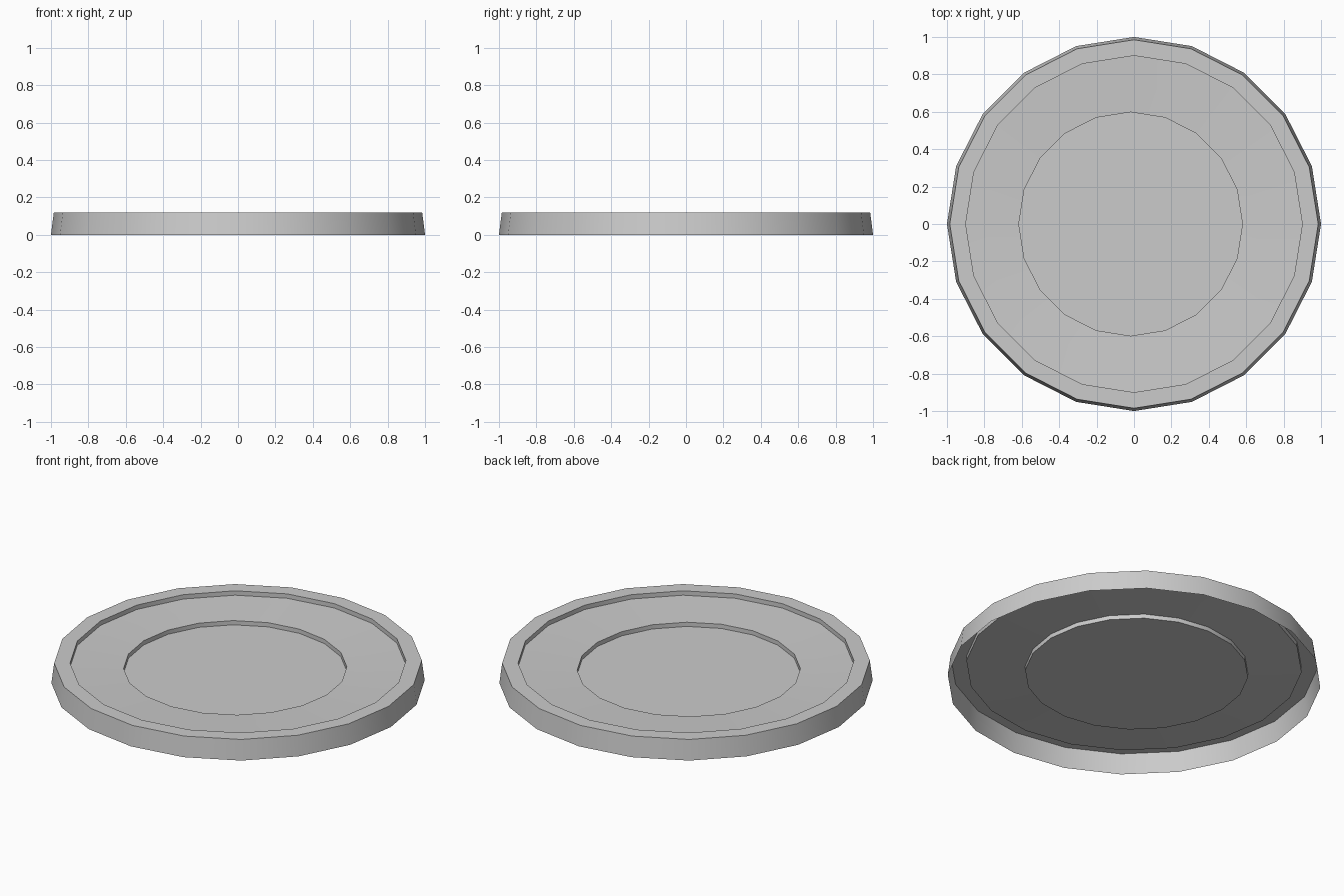
import bpy, bmesh, math

if "Cube" in bpy.data.objects:
    bpy.data.objects.remove(bpy.data.objects["Cube"])

SIDES = 20
# profile rings from outside to inside: radius, height, x offset
rings = [
    (1.0, 0.0, 0.0),        # open bottom edge
    (0.985, 0.118, 0.0),    # rim outer edge
    (0.9, 0.118, 0.0),      # rim inner edge
    (0.9, 0.092, 0.0),      # first step
    (0.598, 0.078, -0.018), # gently dished band
    (0.598, 0.053, -0.018), # second step
]

bm = bmesh.new()


def ring(r, z, ox):
    return [bm.verts.new((ox + r * math.cos(math.tau * i / SIDES),
                          r * math.sin(math.tau * i / SIDES), z))
            for i in range(SIDES)]


loops = [ring(*p) for p in rings]
for a, b in zip(loops, loops[1:]):
    for i in range(SIDES):
        j = (i + 1) % SIDES
        bm.faces.new((a[i], a[j], b[j], b[i]))
# recessed centre
bm.faces.new(loops[-1])

mesh = bpy.data.meshes.new("stepped_disc")
bm.to_mesh(mesh)
bm.free()
disc = bpy.data.objects.new("stepped_disc", mesh)
bpy.context.collection.objects.link(disc)
bpy.context.view_layer.objects.active = disc
disc.select_set(True)
bpy.ops.object.shade_smooth_by_angle(angle=math.radians(30))
